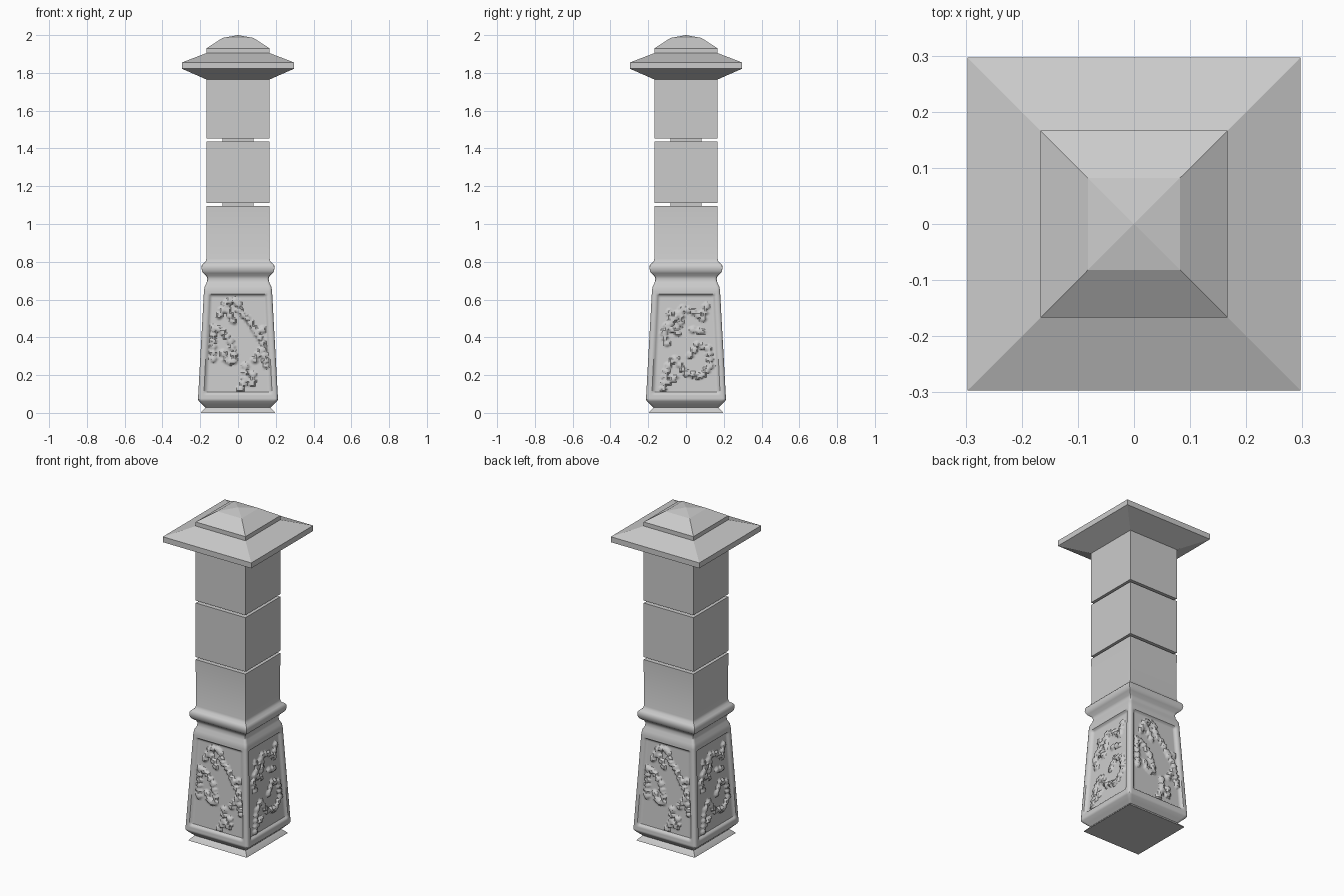
import bpy, bmesh, math
from mathutils import Vector
from mathutils.geometry import intersect_point_line

if "Cube" in bpy.data.objects:
    bpy.data.objects.remove(bpy.data.objects["Cube"])


def finish(name, bm, smooth=False):
    bmesh.ops.recalc_face_normals(bm, faces=bm.faces[:])
    me = bpy.data.meshes.new(name)
    bm.to_mesh(me)
    bm.free()
    ob = bpy.data.objects.new(name, me)
    bpy.context.collection.objects.link(ob)
    if smooth:
        bpy.ops.object.select_all(action='DESELECT')
        ob.select_set(True)
        bpy.context.view_layer.objects.active = ob
        bpy.ops.object.shade_smooth_by_angle(angle=math.radians(42))
    return ob


def loft(bm, rings):
    n = len(rings[0])
    for a, b in zip(rings, rings[1:]):
        for i in range(n):
            j = (i + 1) % n
            bm.faces.new((a[i], a[j], b[j], b[i]))


def square_tower(name, profile, apex=None):
    """Stack of square sections given as (half width, height)."""
    bm = bmesh.new()
    rings = [[bm.verts.new((sx * w, sy * w, z))
              for sx, sy in ((-1, -1), (1, -1), (1, 1), (-1, 1))] for w, z in profile]
    loft(bm, rings)
    bm.faces.new(rings[0])
    if apex:
        tip = bm.verts.new((0, 0, apex))
        for i in range(4):
            bm.faces.new((rings[-1][i], rings[-1][(i + 1) % 4], tip))
    else:
        bm.faces.new(rings[-1])
    return finish(name, bm)


# Carved ornament strokes, as (across, height) in hundredths of a unit
FRONT = [
    [(-13, 28), (-13, 45), (-9, 44), (-4, 38), (-3, 34)],
    [(-10, 51), (-6, 59), (0, 59), (1, 53), (6, 49), (9, 43), (13, 38), (14, 30), (15, 25)],
    [(-8, 32), (-6, 27), (-2, 27), (-2, 33)],
    [(1, 12), (4, 18), (4, 25)], [(4, 18), (8, 15), (8, 20)],
    [(9, 43), (13, 44)], [(13, 34), (9, 28)], [(-6, 55), (-2, 48)],
]
SIDE = [
    [(-12, 12), (-10, 24), (-6, 29), (0, 21), (8, 19), (13, 25), (12, 34), (6, 36)],
    [(11, 57), (9, 50), (3, 54), (-2, 55), (-7, 49), (-12, 42), (-10, 37)],
    [(3, 44), (9, 43)], [(2, 30), (5, 34)], [(-4, 42), (-10, 46)],
    [(-10, 16), (-5, 19)], [(-7, 49), (-9, 54)], [(-2, 55), (-3, 46)],
]


def smoothstep(t):
    t = max(0.0, min(1.0, t))
    return t * t * (3 - 2 * t)


def ornament(x, z, strokes):
    """Raised amount 0..1, with a beaded edge along each stroke."""
    p, best = Vector((x * 100, z * 100)), 0
    for s in strokes:
        run = 0
        for a, b in zip(s, s[1:]):
            a, b = Vector(a), Vector(b)
            q, t = intersect_point_line(p, a, b)
            t = max(0, min(1, t))
            d = (p - a.lerp(b, t)).length
            r = 1.25 + 0.5 * math.sin((run + t * (b - a).length) * 2.0)
            best = max(best, smoothstep((r + 0.4 - d) / 0.8))
            run += (b - a).length
    return best


# Carved base and smooth shaft: (half width, height, corner rounding)
low = [(.196, 0, 0), (.193, .006, 0), (.172, .028, .01), (.19, .045, .014), (.207, .062, .018)]
high = [(.176, .67, .018), (.166, .69, .018), (.162, .71, .015), (.167, .725, .01),
        (.184, .74, .006), (.19, .75, .004), (.193, .765, .003), (.192, .78, .003),
        (.185, .79, .003), (.172, .80, .003), (.167, .815, .003), (.167, 1.095, 0)]
ROWS, COLS = 84, 46
mid = [(.212 - .032 * i / ROWS, .07 + .58 * i / ROWS, .02) for i in range(ROWS + 1)]
us = [-1] + [-.94 + 1.88 * i / COLS for i in range(COLS + 1)]
bm = bmesh.new()
rings = []
for w, z, c in low + mid + high:
    base = []
    for strokes in (FRONT, SIDE):
        for u in us:
            x, d = u * w, 0
            if u == -1:
                x, d = -w * (1 - c), w * c
            elif .09 < z < .64 and abs(u) < .9:
                inside = min((.85 - abs(u)) * w, z - .10, .63 - z)
                d = .013 * smoothstep(inside / .012)
                if inside > .012:
                    d -= .013 * ornament(x, z, strokes)
            base.append((x, -w + d))
    n = len(us)
    ring = []
    for k in range(4):
        for x, y in base[(k % 2) * n:(k % 2 + 1) * n]:
            for _ in range(k):
                x, y = -y, x
            ring.append(bm.verts.new((x, y, z)))
    rings.append(ring)
loft(bm, rings)
bm.faces.new(rings[0])
bm.faces.new(rings[-1])
finish("carved_base", bm, smooth=True)

# Recessed joints and square blocks
for i, (z0, z1) in enumerate(((1.08, 1.125), (1.42, 1.47)), 1):
    square_tower(f"joint_{i}", [(.083, z0), (.083, z1)])
square_tower("middle_block", [(.167, 1.11), (.167, 1.438)])
square_tower("upper_block", [(.167, 1.453), (.167, 1.765)])

# Overhanging cap with stepped pyramid top
square_tower("cap", [(.167, 1.765), (.297, 1.822), (.297, 1.855), (.167, 1.905),
                     (.167, 1.93), (.082, 1.985)], apex=2.0)
